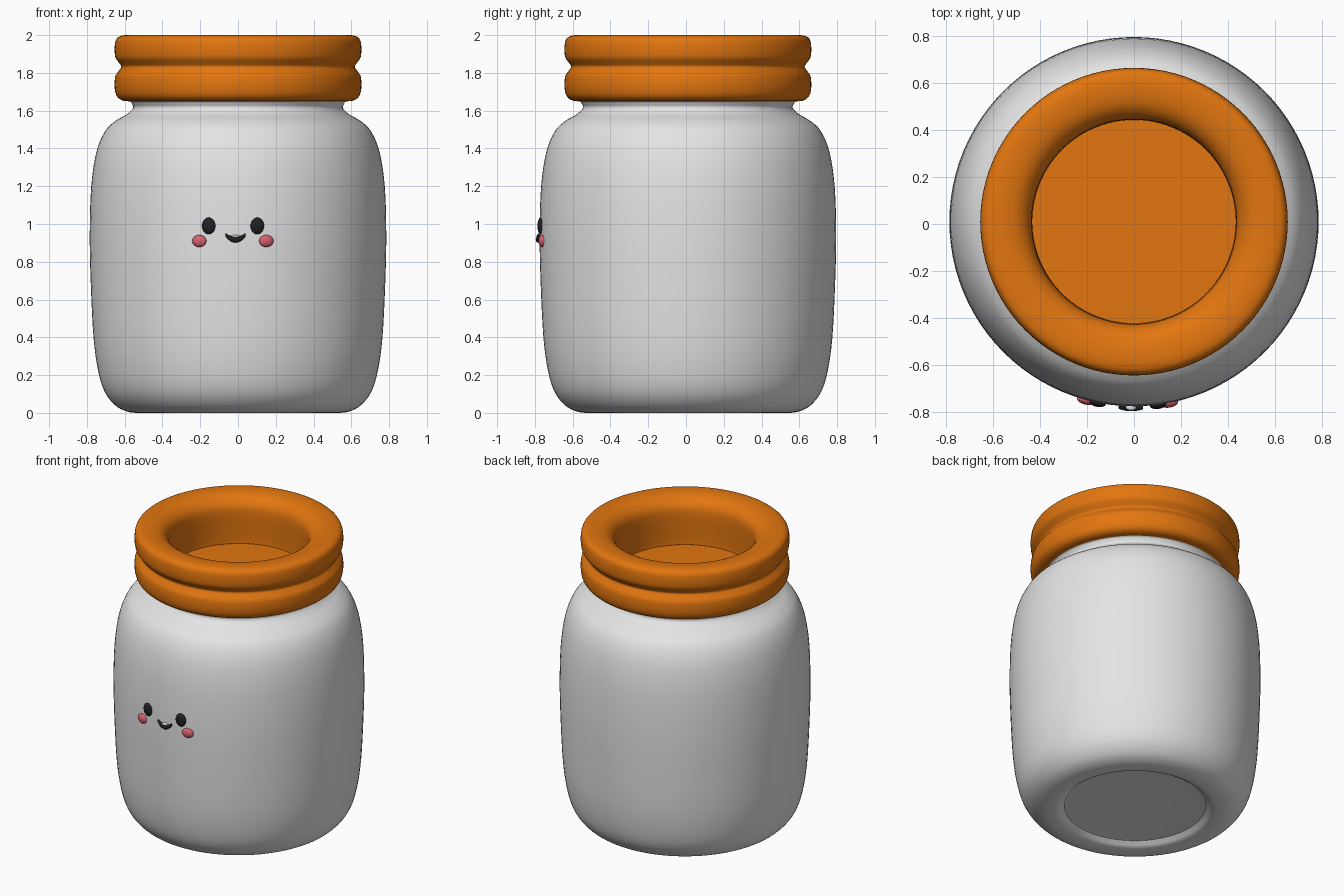
import bpy
import bmesh
from math import cos, sin, pi, sqrt, radians
from mathutils import Matrix, Vector

cube = bpy.data.objects.get("Cube")
if cube:
    bpy.data.objects.remove(cube)

CENTRE_Y = 0.01
BODY_R = 0.785


def make_material(name, rgb, roughness=0.6):
    mat = bpy.data.materials.new(name)
    mat.use_nodes = True
    mat.diffuse_color = (*rgb, 1)
    bsdf = mat.node_tree.nodes["Principled BSDF"]
    bsdf.inputs["Base Color"].default_value = (*rgb, 1)
    bsdf.inputs["Roughness"].default_value = roughness
    return mat


white = make_material("white", (0.78, 0.78, 0.78))
orange = make_material("orange", (0.76, 0.18, 0.005))
black = make_material("black", (0.015, 0.015, 0.017))
pink = make_material("pink", (0.68, 0.12, 0.15))


def finish(name, bm, mat, angle=50):
    mesh = bpy.data.meshes.new(name)
    bmesh.ops.recalc_face_normals(bm, faces=bm.faces)
    bm.to_mesh(mesh)
    bm.free()
    mesh.materials.append(mat)
    obj = bpy.data.objects.new(name, mesh)
    bpy.context.collection.objects.link(obj)
    bpy.ops.object.select_all(action="DESELECT")
    obj.select_set(True)
    bpy.context.view_layer.objects.active = obj
    bpy.ops.object.shade_smooth_by_angle(angle=radians(angle))
    return obj


def smooth_path(points, steps=4):
    """Smooth spline through the points."""
    p = [Vector(q) for q in points]
    p = [p[0]] + p + [p[-1]]
    out = []
    for a, b, c, d in zip(p, p[1:], p[2:], p[3:]):
        for i in range(steps):
            t = i / steps
            out.append(0.5 * (2 * b + (c - a) * t + (2 * a - 5 * b + 4 * c - d) * t**2
                              + (3 * b - a - 3 * c + d) * t**3))
    return out + [p[-1]]


def lathe(name, profile, mat, sides=96):
    """Spin a closed (radius, height) profile about the jar axis."""
    bm = bmesh.new()
    verts = [bm.verts.new((max(r, 0), 0, z)) for r, z in smooth_path(profile)]
    edges = [bm.edges.new(pair) for pair in zip(verts, verts[1:])]
    bmesh.ops.spin(bm, geom=verts + edges, cent=(0, 0, 0), axis=(0, 0, 1),
                   angle=2 * pi, steps=sides, use_duplicate=False)
    bmesh.ops.remove_doubles(bm, verts=bm.verts, dist=0.0005)
    bmesh.ops.translate(bm, verts=bm.verts, vec=(0, CENTRE_Y, 0))
    return finish(name, bm, mat)


def front_y(x):
    return CENTRE_Y - sqrt(BODY_R**2 - x * x)


def bead(name, x, z, size, mat, lift=0.0):
    """Flattened ellipsoid sitting on the curved front."""
    bm = bmesh.new()
    place = Matrix.Translation((x, front_y(x) - lift, z)) @ Matrix.Rotation(x / BODY_R, 4, "Z")
    bmesh.ops.create_uvsphere(bm, u_segments=20, v_segments=12, radius=1,
                              matrix=place @ Matrix.Diagonal((*size, 1)))
    return finish(name, bm, mat, 180)


# Jar body with a recessed base, rounded shoulder and narrow neck
lathe("jar_body", [
    (0, 0.035), (0.40, 0.035), (0.445, 0.028), (0.48, 0.006), (0.53, 0),
    (0.59, 0.008), (0.65, 0.04), (0.705, 0.11), (0.74, 0.22), (0.765, 0.4),
    (0.78, 0.7), (BODY_R, 0.95), (0.777, 1.2), (0.75, 1.38), (0.705, 1.49),
    (0.65, 1.545), (0.59, 1.58), (0.555, 1.615), (0.565, 1.645), (0.55, 1.66),
    (0, 1.66)], white)

# Lid: two rounded bands with a sunken centre
lathe("lid", [
    (0.54, 1.65), (0.605, 1.652), (0.64, 1.675), (0.653, 1.72), (0.65, 1.78),
    (0.632, 1.81), (0.618, 1.833), (0.632, 1.856), (0.65, 1.885), (0.653, 1.94),
    (0.642, 1.982), (0.605, 1.999), (0.54, 1.998), (0.485, 1.98),
    (0.447, 1.94), (0.435, 1.88), (0.435, 1.75), (0.433, 1.682),
    (0.425, 1.68), (0, 1.68)], orange)

# Eyes and cheeks
for side, eye_x, cheek_x in (("right", -0.155, -0.205), ("left", 0.102, 0.15)):
    bead(side + "_eye", eye_x, 0.99, (0.036, 0.018, 0.044), black)
    bead(side + "_cheek", cheek_x, 0.91, (0.039, 0.02, 0.032), pink)

# Smiling mouth: a tapered tube bent around the front
bm = bmesh.new()
rings, count, sides = [], 16, 10
for i in range(count + 1):
    t = 2 * i / count - 1
    x = -0.013 + 0.052 * t
    thick = 0.009 + 0.008 * (1 - t * t)
    z = 0.917 + 0.025 * t * t
    rings.append([bm.verts.new((x, front_y(x) - 0.004 + thick * cos(a), z + thick * sin(a)))
                  for a in (2 * pi * k / sides for k in range(sides))])
for r0, r1 in zip(rings, rings[1:]):
    for k in range(sides):
        n = (k + 1) % sides
        bm.faces.new((r0[k], r0[n], r1[n], r1[k]))
bm.faces.new(rings[0])
bm.faces.new(rings[-1])
finish("mouth", bm, black)

# Small tooth along the top of the mouth
bead("tooth", -0.013, 0.935, (0.022, 0.014, 0.008), white, 0.004)
